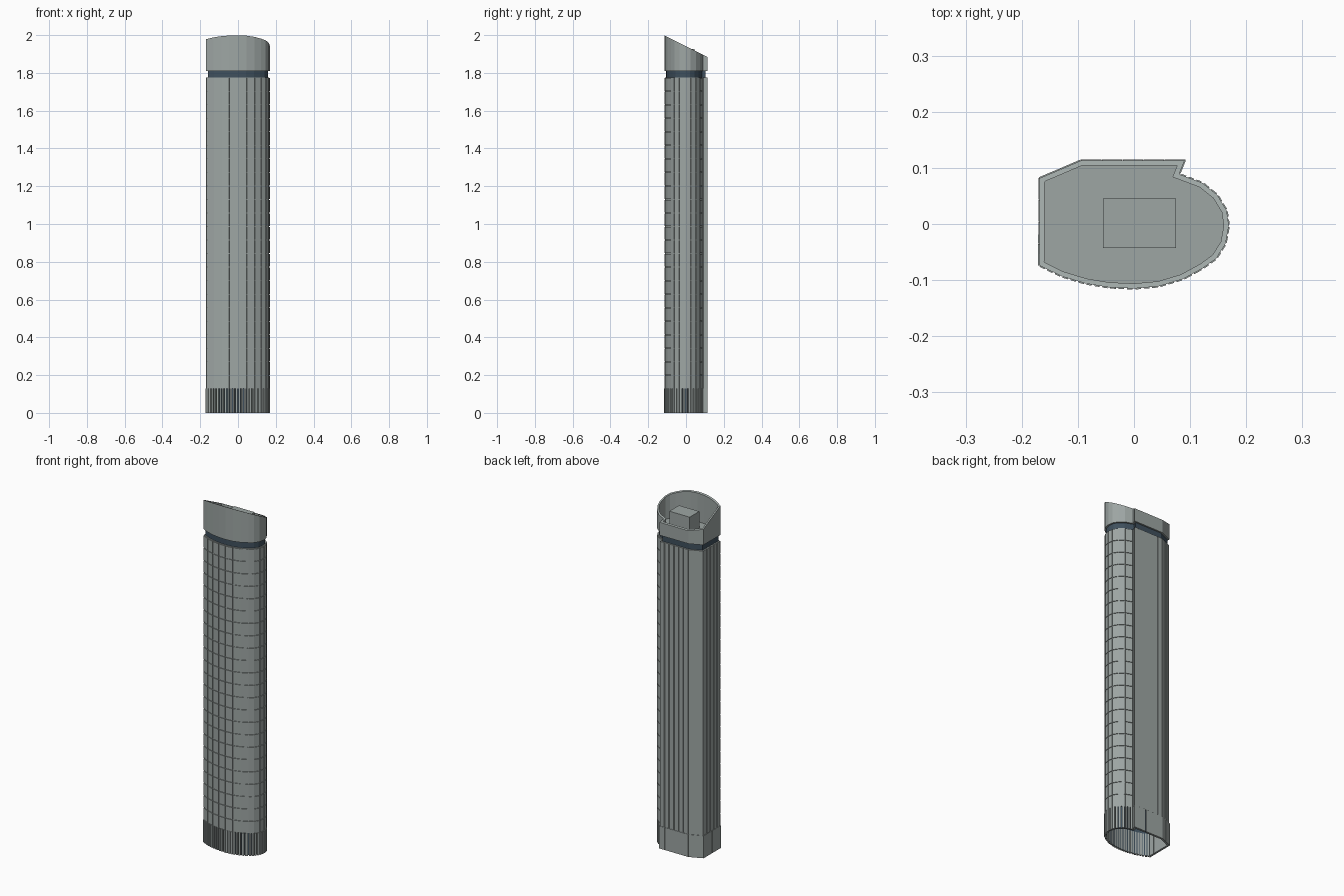
import bpy
import bmesh
from mathutils import Vector

cube = bpy.data.objects.get("Cube")
if cube:
    bpy.data.objects.remove(cube, do_unlink=True)


def material(name, rgb):
    m = bpy.data.materials.new(name)
    m.use_nodes = True
    m.diffuse_color = (*rgb, 1)
    m.node_tree.nodes["Principled BSDF"].inputs["Base Color"].default_value = (*rgb, 1)
    return m


STONE = material("grey green stone", (0.34, 0.38, 0.37))
GLASS = material("dark blue glass", (0.05, 0.08, 0.11))

# Footprint, counter-clockwise: curved front and side, notch, flat back, chamfer
CURVE = [(-.171, -.075), (-.13, -.095), (-.087, -.108), (-.045, -.115), (0, -.117),
         (.045, -.113), (.088, -.1), (.123, -.081), (.148, -.063), (.165, -.036),
         (.171, -.003), (.167, .025), (.15, .053), (.123, .075), (.083, .09)]
FLAT = [(.093, .115), (-.095, .115), (-.17, .083)]
OUTLINE = [Vector(p) for p in CURVE + FLAT]
CURVED = len(CURVE) - 1


def normal(p, q):
    d = (q - p).normalized()
    return Vector((d.y, -d.x))


def inset(d):
    """Footprint moved inwards by d with mitred corners."""
    result = []
    for i, p in enumerate(OUTLINE):
        n1 = normal(OUTLINE[i - 1], p)
        n2 = normal(p, OUTLINE[(i + 1) % len(OUTLINE)])
        result.append(p - (n1 + n2) * d / (1 + n1.dot(n2)))
    return result


def finish(bm, name, mat):
    mesh = bpy.data.meshes.new(name)
    bm.to_mesh(mesh)
    bm.free()
    mesh.materials.append(mat)
    ob = bpy.data.objects.new(name, mesh)
    bpy.context.collection.objects.link(ob)
    return ob


def loft(name, mat, rings, cap_start=True, cap_end=True):
    """Joins rings given as (inset, height or height function)."""
    bm = bmesh.new()
    loops = []
    for d, z in rings:
        loops.append([bm.verts.new((p.x, p.y, z(p.y) if callable(z) else z))
                      for p in inset(d)])
    for a, b in zip(loops, loops[1:]):
        for i in range(len(a)):
            j = (i + 1) % len(a)
            bm.faces.new((a[i], a[j], b[j], b[i]))
    if cap_start:
        bm.faces.new(loops[0][::-1])
    if cap_end:
        bm.faces.new(loops[-1])
    return finish(bm, name, mat)


def add_panel(bm, outer, inner, i, t0, t1, z0, z1):
    """Slab covering part t0..t1 of footprint side i."""
    j = (i + 1) % len(outer)
    corners = [outer[i].lerp(outer[j], t0), outer[i].lerp(outer[j], t1),
               inner[i].lerp(inner[j], t1), inner[i].lerp(inner[j], t0)]
    low = [bm.verts.new((c.x, c.y, z0)) for c in corners]
    high = [bm.verts.new((c.x, c.y, z1)) for c in corners]
    bm.faces.new(low[::-1])
    bm.faces.new(high)
    for k in range(4):
        m = (k + 1) % 4
        bm.faces.new((low[k], low[m], high[m], high[k]))


def bays(i, width, gap):
    """Splits side i into bays separated by grooves."""
    length = (OUTLINE[(i + 1) % len(OUTLINE)] - OUTLINE[i]).length
    n = max(1, round(length / width))
    g = gap / length / 2
    return [(k / n + g, (k + 1) / n - g) for k in range(n)]


BASE_TOP, SHAFT_TOP, CROWN_BASE = 0.13, 1.775, 1.81
FLOORS = 23
STEP = (SHAFT_TOP - BASE_TOP) / FLOORS

# Glass core, open underneath, showing at the base slots and the band
loft("glass_core", GLASS, [(.011, 0), (.011, CROWN_BASE)], cap_start=False)

# Stone wall behind the facade grooves
loft("shaft_wall", STONE, [(.006, BASE_TOP), (.006, SHAFT_TOP)], cap_start=False)

# Facade: floor by floor on the curve, full-height ribs on the flat sides
outer, inner = inset(.002), inset(.0065)
bm = bmesh.new()
for i in range(CURVED):
    for t0, t1 in bays(i, .045, .004):
        for f in range(FLOORS):
            z = BASE_TOP + f * STEP
            add_panel(bm, outer, inner, i, t0, t1, z, z + STEP - .003)
finish(bm, "curved_facade_panels", STONE)

bm = bmesh.new()
for i in range(CURVED, len(OUTLINE)):
    for t0, t1 in bays(i, .03, .006):
        add_panel(bm, outer, inner, i, t0, t1, BASE_TOP, SHAFT_TOP)
finish(bm, "flat_facade_ribs", STONE)

# Base: piers with narrow glass slots on the curve, closed on the flat sides
outer, inner = inset(0), inset(.012)
bm = bmesh.new()
for i in range(len(OUTLINE)):
    curved = i < CURVED
    for t0, t1 in bays(i, .017 if curved else .038, .005 if curved else .001):
        add_panel(bm, outer, inner, i, t0, t1, 0, BASE_TOP)
finish(bm, "base_piers", STONE)


# Hollow crown with a rim sloping down towards the back
def slope(y):
    return 2 - (y + .117) * .5


loft("crown", STONE, [(.002, CROWN_BASE), (.002, slope), (.011, slope), (.011, 1.83)])

# Plant room on the roof
bm = bmesh.new()
bmesh.ops.create_cube(bm, size=1)
bmesh.ops.scale(bm, vec=(.13, .088, .1), verts=bm.verts)
bmesh.ops.translate(bm, vec=(.01, .001, 1.877), verts=bm.verts)
finish(bm, "roof_plant_room", STONE)
